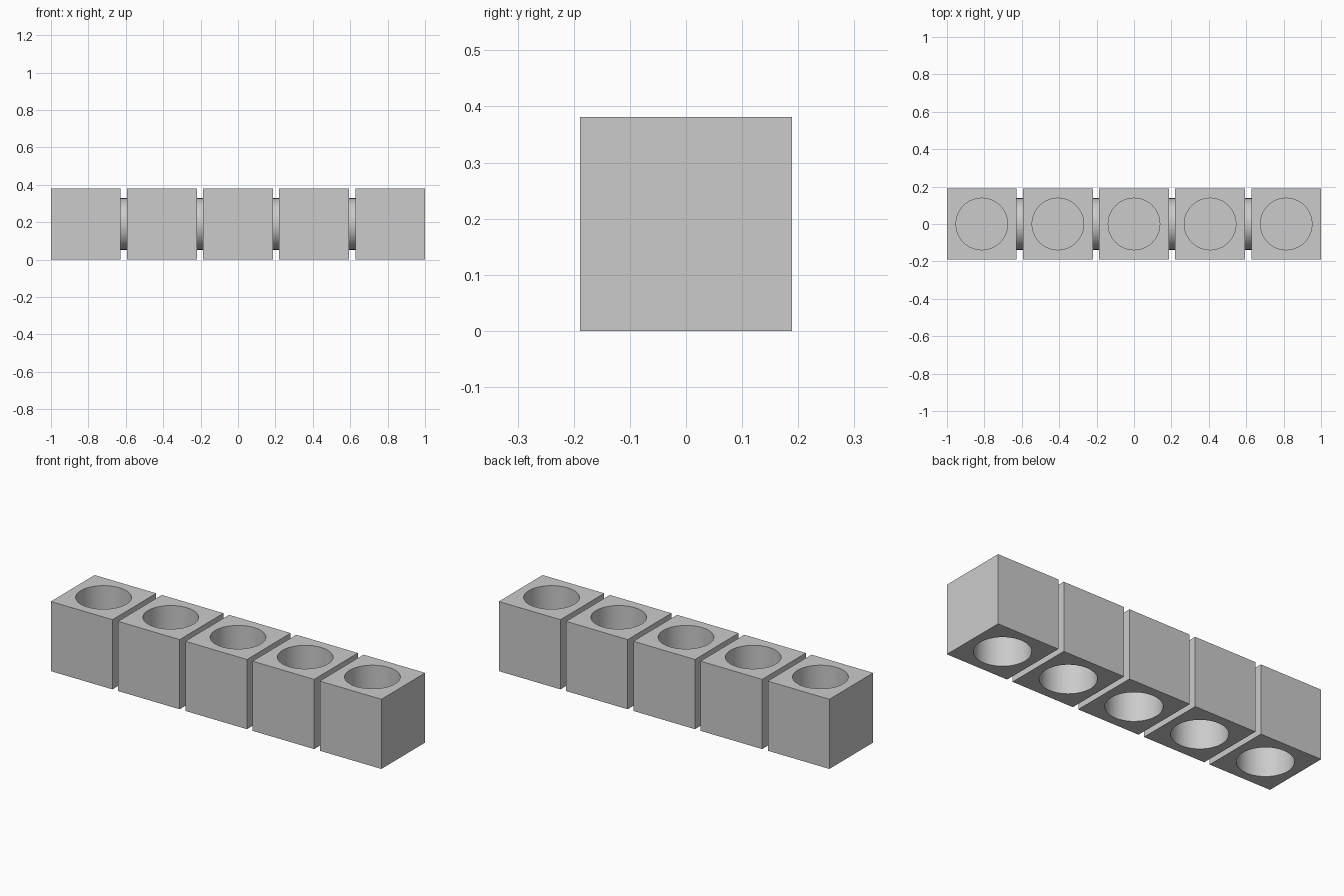
import bpy
import math

if "Cube" in bpy.data.objects:
    bpy.data.objects.remove(bpy.data.objects["Cube"], do_unlink=True)

COUNT = 5
WIDTH, DEPTH, HEIGHT = 0.373, 0.378, 0.381
PITCH = (2.0 - WIDTH) / (COUNT - 1)
RADIUS = 0.138
HOLE_DEPTH = 0.17
MID = HEIGHT / 2

grey = bpy.data.materials.new("light_grey")
grey.use_nodes = True
grey.diffuse_color = (0.6, 0.6, 0.6, 1)
grey.node_tree.nodes["Principled BSDF"].inputs["Base Color"].default_value = (0.6, 0.6, 0.6, 1)


def finish(obj, name):
    obj.name = name
    obj.data.materials.clear()
    obj.data.materials.append(grey)
    bpy.ops.object.select_all(action="DESELECT")
    obj.select_set(True)
    bpy.context.view_layer.objects.active = obj
    bpy.ops.object.shade_smooth_by_angle(angle=math.radians(30))


def cylinder(length, location, rotation=(0, 0, 0)):
    bpy.ops.mesh.primitive_cylinder_add(
        vertices=64, radius=RADIUS, depth=length, location=location, rotation=rotation)
    return bpy.context.object


for i in range(COUNT):
    x = (i - (COUNT - 1) / 2) * PITCH

    # Block with a blind round socket in its top and bottom
    bpy.ops.mesh.primitive_cube_add(size=1, location=(x, 0, MID))
    block = bpy.context.object
    block.scale = (WIDTH, DEPTH, HEIGHT)
    bpy.ops.object.transform_apply(location=False, rotation=False, scale=True)
    for z in (0, HEIGHT):
        cutter = cylinder(2 * HOLE_DEPTH, (x, 0, z))
        cut = block.modifiers.new("socket", "BOOLEAN")
        cut.operation = "DIFFERENCE"
        cut.solver = "EXACT"
        cut.object = cutter
        bpy.context.view_layer.objects.active = block
        bpy.ops.object.modifier_apply(modifier=cut.name)
        bpy.data.objects.remove(cutter, do_unlink=True)
    finish(block, f"block_{i + 1}")

    # Round connector to the next block
    if i < COUNT - 1:
        link = cylinder(PITCH - WIDTH, (x + PITCH / 2, 0, MID), (0, math.pi / 2, 0))
        finish(link, f"connector_{i + 1}")
